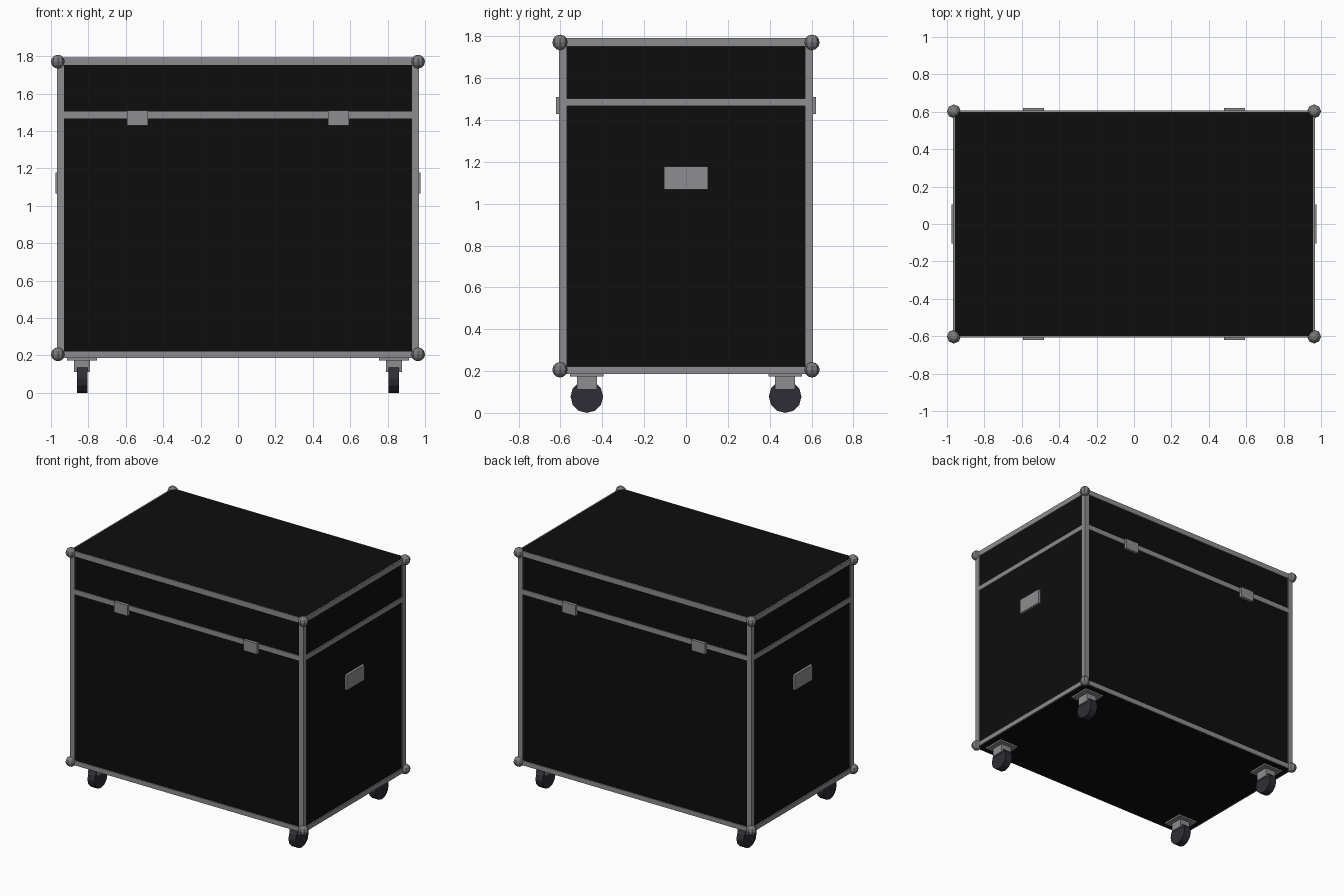
import bpy, math

if "Cube" in bpy.data.objects:
    bpy.data.objects.remove(bpy.data.objects["Cube"])

def material(name, rgb):
    m = bpy.data.materials.new(name)
    m.diffuse_color = (*rgb, 1)
    m.use_nodes = True
    m.node_tree.nodes["Principled BSDF"].inputs["Base Color"].default_value = m.diffuse_color
    return m

BLACK = material("black_panel", (0.004, 0.004, 0.004))
METAL = material("grey_metal", (0.27, 0.27, 0.28))
BALL = material("corner_grey", (0.20, 0.20, 0.21))
RUBBER = material("dark_rubber", (0.027, 0.027, 0.036))

def finish(name, mat):
    o = bpy.context.object
    o.name = name
    o.data.materials.append(mat)
    return o

def box(name, x0, x1, y0, y1, z0, z1, mat):
    bpy.ops.mesh.primitive_cube_add(
        size=1, location=((x0 + x1) / 2, (y0 + y1) / 2, (z0 + z1) / 2))
    o = bpy.context.object
    o.scale = (x1 - x0, y1 - y0, z1 - z0)
    bpy.ops.object.transform_apply(location=False, rotation=False, scale=True)
    return finish(name, mat)

def cbox(name, c, s, mat):
    return box(name, c[0] - s[0] / 2, c[0] + s[0] / 2, c[1] - s[1] / 2,
               c[1] + s[1] / 2, c[2] - s[2] / 2, c[2] + s[2] / 2, mat)

X, Y, Z0, Z1 = 0.958, 0.599, 0.186, 1.792   # panel box
OX, OY, W = 0.967, 0.606, 0.038             # outside of the metal edging

# Case body and lid
box("case_body", -X, X, -Y, Y, Z0, 1.486, BLACK)
box("case_lid", -X, X, -Y, Y, 1.486, Z1, BLACK)

# Horizontal edging on all four sides: bottom, lid seam, top
for name, a, b in (("bottom", Z0 + 0.001, 0.222), ("seam", 1.468, 1.504),
                   ("top", 1.752, Z1 - 0.001)):
    for s in (-1, 1):
        cbox(name + "_long_rail", (0, s * (OY - W / 2), (a + b) / 2),
             (2 * OX - 0.01, W, b - a), METAL)
        cbox(name + "_short_rail", (s * (OX - W / 2), 0, (a + b) / 2),
             (W, 2 * OY - 0.01, b - a), METAL)

for sx in (-1, 1):
    for sy in (-1, 1):
        # Corner posts
        cbox("corner_post", (sx * (OX - W / 2), sy * (OY - W / 2), (Z0 + Z1) / 2),
             (W, W, Z1 - Z0 - 0.004), METAL)
        # Ball corners
        for z in (0.206, 1.771):
            bpy.ops.mesh.primitive_uv_sphere_add(
                segments=8, ring_count=6, radius=0.037,
                location=(sx * 0.963, sy * 0.602, z))
            finish("ball_corner", BALL)
        # Latches across the lid seam
        cbox("latch", (sx * 0.537, sy * 0.605, 1.47), (0.112, 0.032, 0.08), METAL)
        # Casters: plate, fork, wheel
        cx, cy = sx * 0.833, sy * 0.474
        cbox("caster_plate", (cx, cy, 0.182), (0.16, 0.16, 0.015), METAL)
        cbox("caster_fork", (cx, cy, 0.147), (0.085, 0.096, 0.068), METAL)
        bpy.ops.mesh.primitive_cylinder_add(
            vertices=12, radius=0.078, depth=0.058, location=(cx, cy, 0.078),
            rotation=(0, math.pi / 2, 0))
        finish("caster_wheel", RUBBER)
    # Side handles
    cbox("side_handle", (sx * 0.962, 0, 1.123), (0.03, 0.208, 0.112), METAL)
